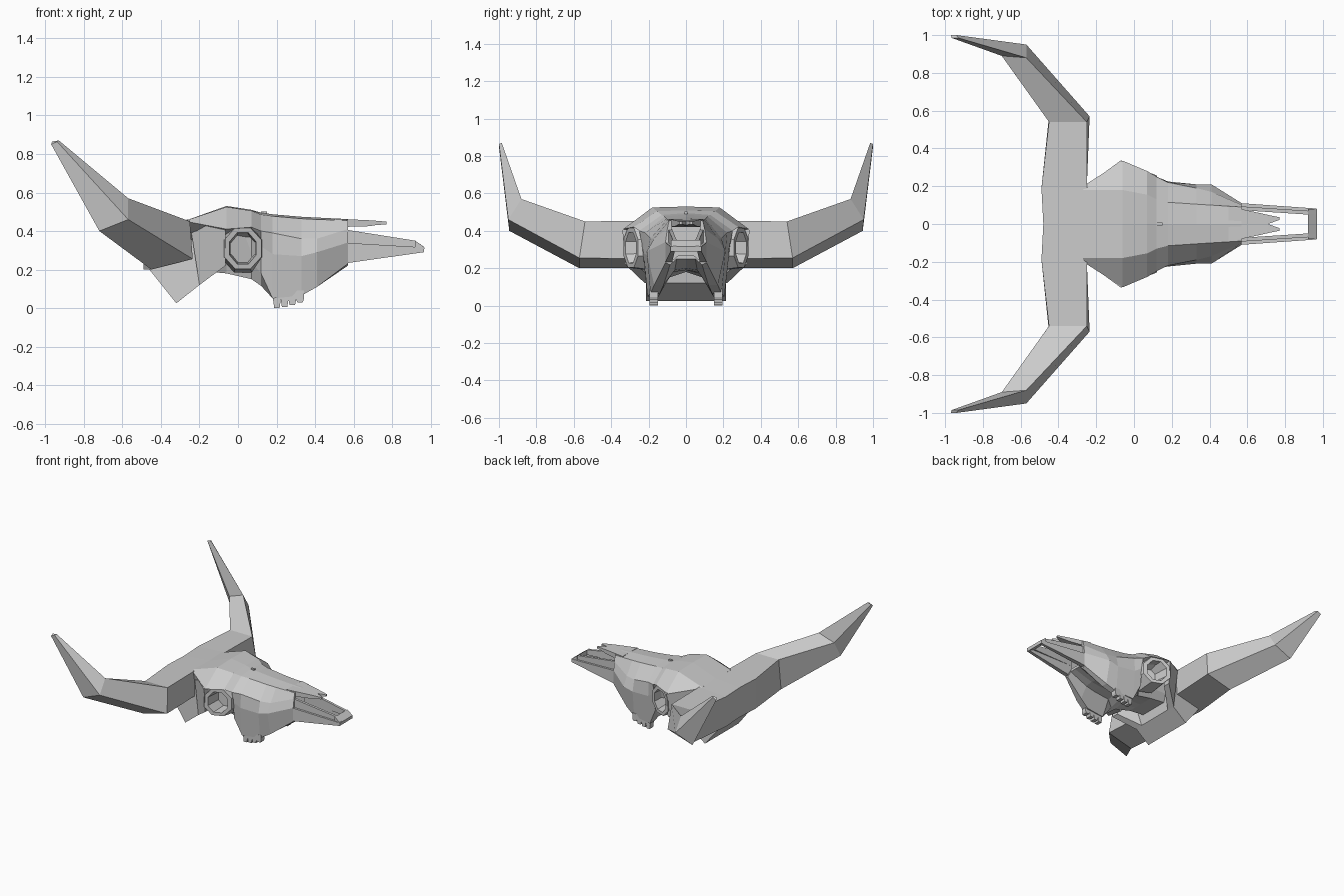
import bpy, bmesh, math


def loft(name, rings, mirror=True, caps=(True, True)):
    """Skin a list of equal-length closed rings; optionally mirror across y."""
    bm = bmesh.new()
    vs = [[bm.verts.new(p) for p in r] for r in rings]
    n = len(rings[0])
    for a, b in zip(vs, vs[1:]):
        for i in range(n):
            j = (i + 1) % n
            bm.faces.new((a[i], a[j], b[j], b[i]))
    if caps[0]:
        bm.faces.new(vs[0])
    if caps[1]:
        bm.faces.new(vs[-1])
    bmesh.ops.recalc_face_normals(bm, faces=bm.faces)
    me = bpy.data.meshes.new(name)
    bm.to_mesh(me)
    bm.free()
    ob = bpy.data.objects.new(name, me)
    bpy.context.collection.objects.link(ob)
    if mirror:
        m = ob.modifiers.new("mirror", 'MIRROR')
        m.use_axis = (False, True, False)
    return ob


def box_ring(x, y0, y1, z0, z1):
    return [(x, y0, z0), (x, y1, z0), (x, y1, z1), (x, y0, z1)]


# Skull shell: x, top centre z, six side points (y, z), palate centre z
sections = [
    (-.27, .455, (.18, .455), (.20, .45), (.18, .35), (.15, .25), (.12, .20), (.06, .20), .20),
    (-.06, .53, (.18, .525), (.335, .41), (.17, .37), (.15, .25), (.12, .18), (.06, .18), .18),
    (.07, .51, (.155, .505), (.28, .42), (.17, .37), (.15, .24), (.13, .15), (.06, .17), .18),
    (.12, .495, (.13, .485), (.25, .40), (.235, .32), (.22, .18), (.18, .115), (.12, .14), .18),
    (.18, .487, (.115, .477), (.22, .39), (.225, .28), (.205, .05), (.145, .05), (.08, .17), .19),
    (.33, .474, (.105, .464), (.19, .36), (.21, .27), (.19, .065), (.14, .065), (.07, .18), .19),
    (.41, .47, (.10, .46), (.17, .36), (.21, .29), (.17, .11), (.12, .11), (.06, .19), .20),
    (.57, .462, (.09, .455), (.10, .41), (.11, .34), (.11, .23), (.085, .22), (.05, .25), .25),
]
rings = []
for x, top, *side, bottom in sections:
    right = [(x, y, z) for y, z in side]
    left = [(x, -y, z) for y, z in reversed(side)]
    rings.append([(x, 0, top)] + right + [(x, 0, bottom)] + left)
# nasal cavity recess
rings.append([(.57, y * .8, .35 + (z - .35) * .8) for _, y, z in rings[-1]])
rings.append([(.40, y, z) for _, y, z in rings[-1]])
loft("skull", rings, mirror=False)

# Horns: four-sided, order top front, bottom front, bottom back, top back
horn = [
    [(-.25, 0, .46), (-.25, 0, .25), (-.48, 0, .20), (-.48, 0, .44)],
    [(-.25, .19, .455), (-.25, .22, .25), (-.49, .19, .20), (-.49, .19, .44)],
    [(-.25, .54, .45), (-.235, .57, .255), (-.45, .57, .20), (-.45, .54, .45)],
    [(-.57, .88, .57), (-.57, .95, .46), (-.72, .945, .40), (-.70, .89, .52)],
    [(-.93, .985, .87), (-.94, 1.0, .865), (-.97, 1.0, .85), (-.965, .985, .865)],
]
loft("horn", horn, caps=(False, True))

# Back of the skull: wedge profile in x and z
profile = [(-.25, .455), (-.46, .20), (-.32, .025), (-.20, .12), (-.16, .36)]
loft("occiput", [[(x, s * (.215 if z < .15 else .195), z) for x, z in profile]
                 for s in (-1, 1)], mirror=False)

# Cheek arch: panel from the eye socket back to the horn base and occiput
loft("cheek_arch", [
    [(-.065, .27, .22), (-.065, .325, .22), (-.065, .34, .405), (-.065, .25, .43)],
    [(-.20, .15, .12), (-.20, .22, .12), (-.25, .205, .445), (-.25, .17, .45)]])


# Eye sockets: octagonal tube with a rim slanting forward
def orbit(rx, rz, depth):
    pts = []
    for i in range(8):
        a = math.radians(22.5 + 45 * i)
        x = .025 + rx * math.cos(a)
        pts.append((x, .325 - (x + .05) * .40 - depth, .31 + rz * math.sin(a)))
    return pts


loft("eye_socket", [orbit(.12, .135, .14), orbit(.105, .115, 0),
                    orbit(.075, .088, 0), orbit(.065, .08, .12)], caps=(False, True))

# Nasal bones ending in a forked tip
loft("nasal_bone", [box_ring(.50, 0, .094, .42, .464),
                    box_ring(.68, 0, .055, .425, .456),
                    box_ring(.71, 0, .048, .43, .454),
                    box_ring(.77, .022, .036, .435, .449)])

# Upper jaw prongs and the bar joining them
loft("jaw_prong_upper", [box_ring(.54, .075, .095, .32, .41),
                         box_ring(.92, .05, .07, .31, .35),
                         box_ring(.965, .05, .07, .30, .318)])
loft("jaw_prong_lower", [box_ring(.54, .075, .112, .23, .34),
                         box_ring(.965, .06, .082, .29, .315)])
loft("jaw_bar", [[(.92, y, .31), (.965, y, .29), (.968, y, .315), (.92, y, .35)]
                 for y in (-.08, .08)], mirror=False)

# Cheek teeth, tapering down
for i, (x, z) in enumerate([(.182, 0), (.222, .005), (.262, .015), (.302, .03)]):
    loft("tooth_%d" % i, [
        [(x + t, .15, h), (x + w, .15, h), (x + w, .195, h), (x + t, .195, h)]
        for t, w, h in ((0, .04, .09), (0, .04, .045), (.006, .034, z))])

# Small bump on the forehead
loft("forehead_bump", [box_ring(x, -.008, .008, .47, .502) for x in (.12, .15)], mirror=False)
